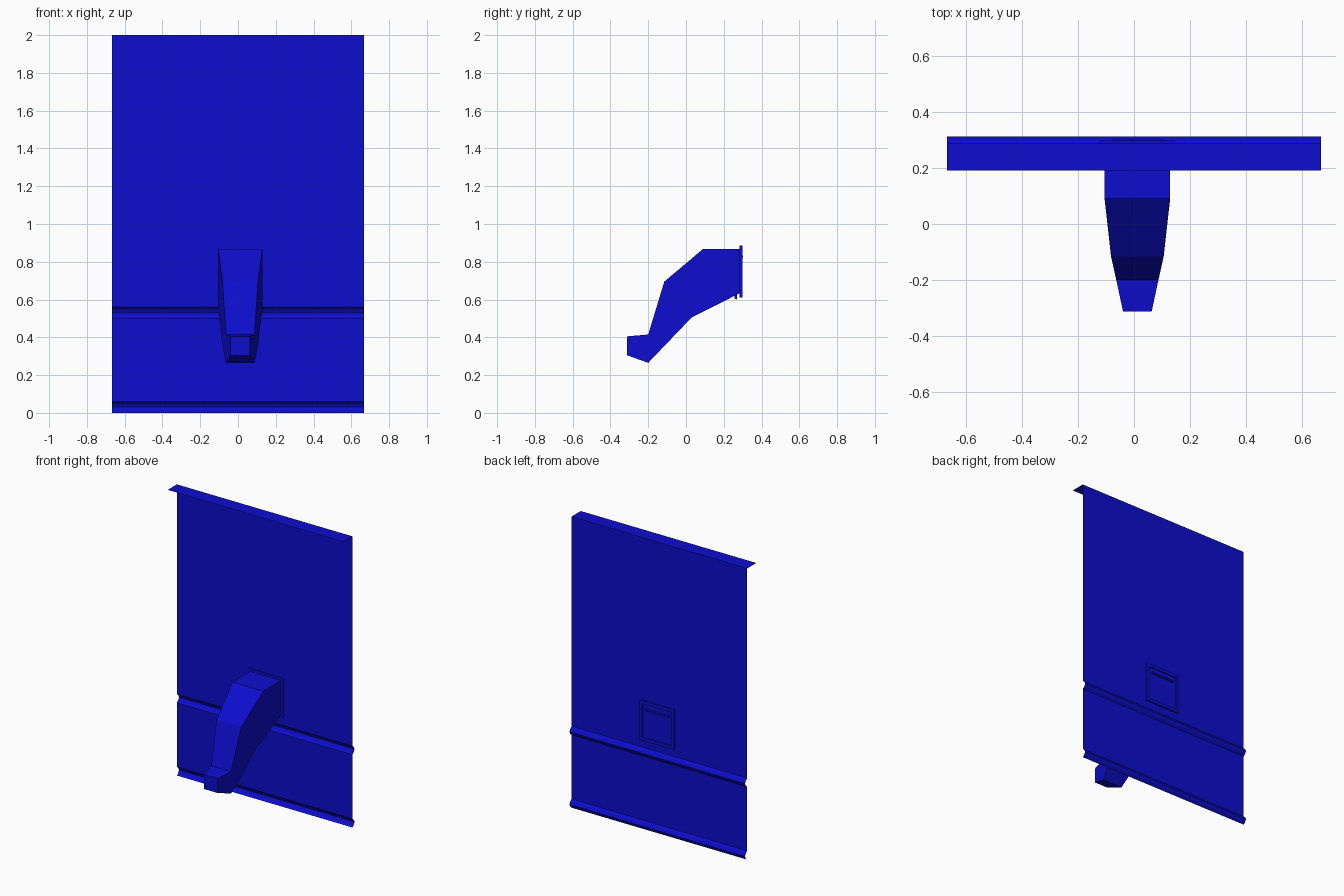
import bpy, bmesh

if "Cube" in bpy.data.objects:
    bpy.data.objects.remove(bpy.data.objects["Cube"])

blue = bpy.data.materials.new("blue_paint")
blue.diffuse_color = (0.004, 0.004, 0.62, 1)
blue.use_nodes = True
blue.node_tree.nodes["Principled BSDF"].inputs["Base Color"].default_value = blue.diffuse_color
CX = 0.012  # chute centre line


def finish(name, bm, recalc=True):
    if recalc:
        bmesh.ops.recalc_face_normals(bm, faces=bm.faces)
    me = bpy.data.meshes.new(name)
    bm.to_mesh(me)
    bm.free()
    me.materials.append(blue)
    ob = bpy.data.objects.new(name, me)
    bpy.context.collection.objects.link(ob)
    return ob


def loft(name, rings, closed=True):
    """Skin a list of point rings; cap both ends when closed."""
    bm = bmesh.new()
    vs = [[bm.verts.new(p) for p in r] for r in rings]
    n = len(vs[0])
    for a, b in zip(vs, vs[1:]):
        for i in range(n if closed else n - 1):
            j = (i + 1) % n
            bm.faces.new((a[i], a[j], b[j], b[i]))
    if closed:
        bm.faces.new(vs[0])
        bm.faces.new(vs[-1])
    return finish(name, bm)


def rect(hw, y, z0, z1):
    return [(CX - hw, y, z0), (CX + hw, y, z0), (CX + hw, y, z1), (CX - hw, y, z1)]


# Sheet panel: one profile with top flange and two pressed ridges
def ridge(z):
    return [(0.289, z + 0.06), (0.303, z + 0.048), (0.312, z + 0.03),
            (0.303, z + 0.012), (0.289, z)]


profile = [(0.19, 2.0), (0.289, 2.0)] + ridge(0.5) + ridge(0.0)
loft("sheet_panel", [[(x, y, z) for y, z in profile] for x in (-0.667, 0.667)], False)

# Tapering chute: slices of (y, bottom z, top z, half width)
slices = [(0.287, 0.635, 0.868, 0.117), (0.09, 0.535, 0.868, 0.117),
          (0.03, 0.505, 0.817, 0.110), (-0.115, 0.354, 0.695, 0.094),
          (-0.2, 0.265, 0.415, 0.075), (-0.312, 0.305, 0.405, 0.051)]
loft("chute", [rect(w, y, a, b) for y, a, b, w in slices])

# Mounting frame: ring with a recessed plate on the back
frame = [rect(0.132, 0.284, 0.61, 0.885), rect(0.132, 0.299, 0.61, 0.885),
         rect(0.112, 0.299, 0.632, 0.863), rect(0.112, 0.292, 0.632, 0.863)]
loft("mounting_frame", frame)

# Bar on the back plate
loft("back_bar", [rect(0.09, 0.290, 0.822, 0.832), rect(0.09, 0.303, 0.822, 0.832)])

# Small lip under the chute mouth
loft("lower_lip", [rect(0.1, 0.258, 0.605, 0.63), rect(0.1, 0.27, 0.6, 0.635)])
